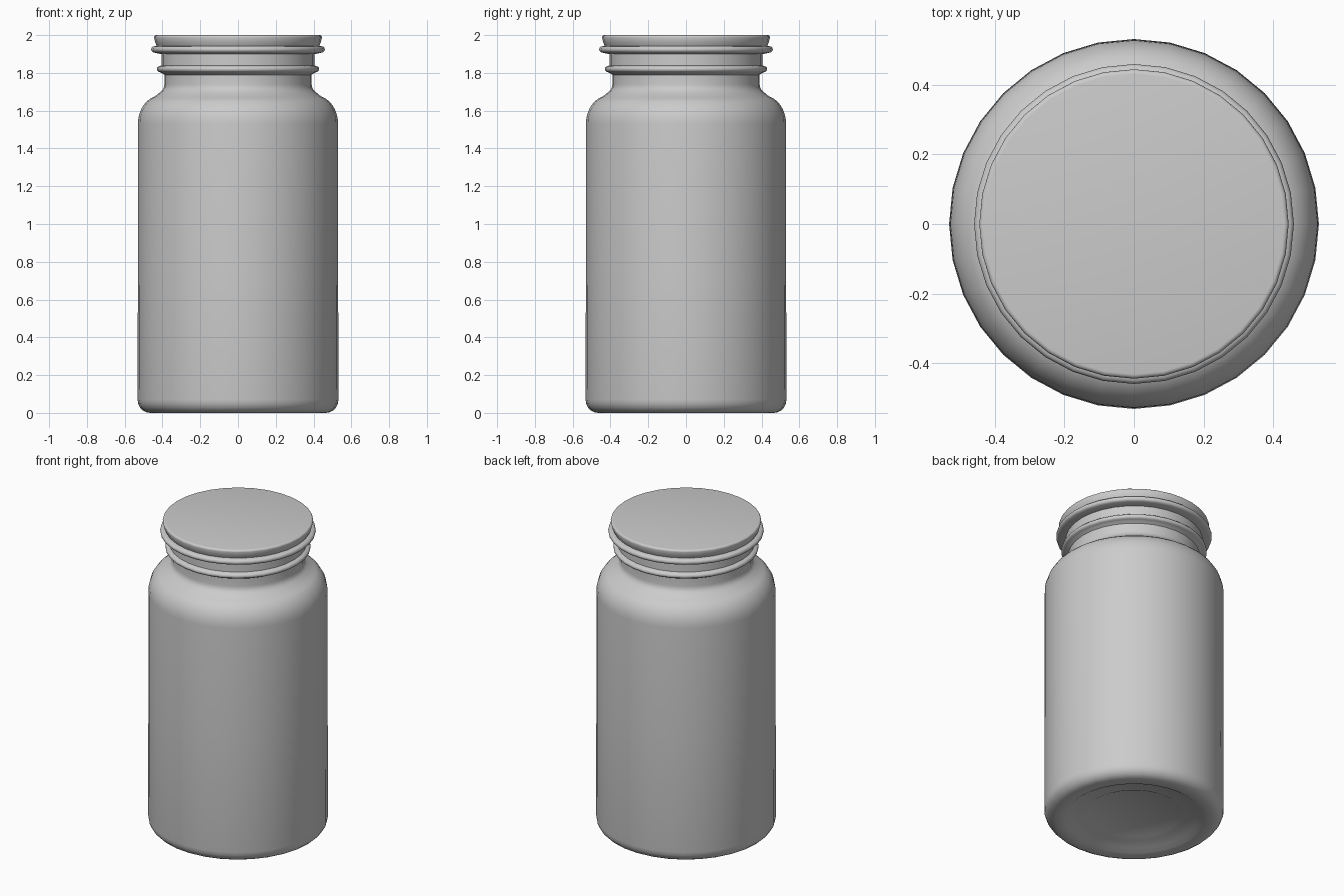
import bpy, bmesh, math

cube = bpy.data.objects.get("Cube")
if cube:
    bpy.data.objects.remove(cube, do_unlink=True)

SIDES = 32

grey = bpy.data.materials.new("light grey")
grey.use_nodes = True
grey.diffuse_color = (0.6, 0.6, 0.6, 1)
grey.node_tree.nodes["Principled BSDF"].inputs["Base Color"].default_value = (0.6, 0.6, 0.6, 1)


def arc(r, z, rx, rz, start, end, steps=5):
    """Elliptical piece of a profile, angles in degrees."""
    angles = [math.radians(start + (end - start) * i / steps) for i in range(steps + 1)]
    return [(r + rx * math.cos(a), z + rz * math.sin(a)) for a in angles]


def lathe(name, profile):
    """Spin a (radius, height) profile round z; both ends lie on the axis."""
    bm = bmesh.new()
    verts = [bm.verts.new((r, 0, z)) for r, z in profile]
    edges = [bm.edges.new(pair) for pair in zip(verts, verts[1:])]
    bmesh.ops.spin(bm, geom=verts + edges, cent=(0, 0, 0), axis=(0, 0, 1),
                   angle=math.tau, steps=SIDES, use_duplicate=False)
    bmesh.ops.remove_doubles(bm, verts=bm.verts, dist=0.0005)
    bmesh.ops.recalc_face_normals(bm, faces=bm.faces)
    mesh = bpy.data.meshes.new(name)
    bm.to_mesh(mesh)
    bm.free()
    obj = bpy.data.objects.new(name, mesh)
    bpy.context.collection.objects.link(obj)
    mesh.materials.append(grey)
    bpy.context.view_layer.objects.active = obj
    obj.select_set(True)
    bpy.ops.object.shade_smooth_by_angle(angle=math.radians(40))
    obj.select_set(False)
    return obj


# Jar: stepped underside, rounded foot, straight wall, shoulder and neck
jar = [(0, 0.035), (0.27, 0.035), (0.3, 0.02), (0.38, 0.02), (0.41, 0)]
jar += arc(0.465, 0.07, 0.067, 0.07, -90, 0)
jar += [(0.53, 0.8)]
jar += arc(0.41, 1.53, 0.12, 0.15, 0, 75, 7)
jar += arc(0.44, 1.74, 0.05, 0.05, 235, 180, 4)
jar += [(0.39, 1.79), (0.405, 1.80)]
# Lower neck ring
jar += arc(0.413, 1.82, 0.017, 0.016, -90, 90, 6)
jar += [(0.405, 1.84), (0.405, 1.95), (0, 1.95)]
lathe("jar", jar)

# Lid: rolled lower lip, narrow groove and slightly flared rim
lid = [(0, 1.9), (0.41, 1.9)]
lid += arc(0.442, 1.924, 0.018, 0.017, -90, 90, 6)
lid += [(0.43, 1.943), (0.438, 1.96)]
lid += arc(0.432, 1.987, 0.013, 0.013, 0, 90, 4)
lid += [(0, 2.0)]
lathe("lid", lid)
